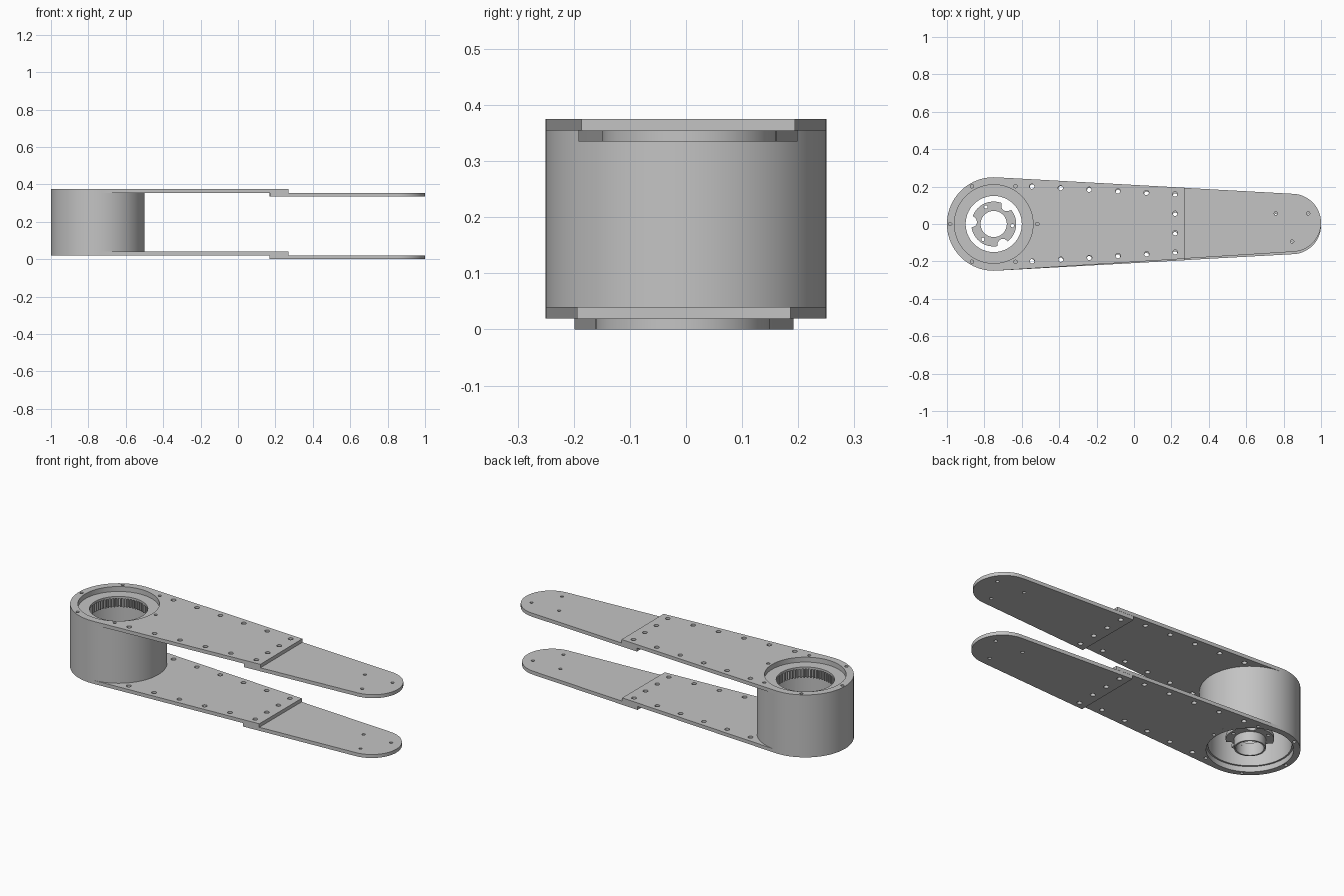
import bpy, bmesh
from math import sin, cos, pi, radians
from mathutils import Matrix, Vector

if "Cube" in bpy.data.objects:
    bpy.data.objects.remove(bpy.data.objects["Cube"])

AXIS = -0.75          # x of the housing axis
R = 0.25              # housing radius
SEG = 96

metal = bpy.data.materials.new("grey_metal")
metal.use_nodes = True
metal.diffuse_color = (0.55, 0.55, 0.55, 1)
metal.node_tree.nodes["Principled BSDF"].inputs["Base Color"].default_value = (0.55, 0.55, 0.55, 1)


def arc(cx, cy, r, a0, a1, n):
    return [(cx + r * cos(radians(a0 + (a1 - a0) * i / n)),
             cy + r * sin(radians(a0 + (a1 - a0) * i / n))) for i in range(n + 1)]


def circle(cx, cy, r, n=24):
    return arc(cx, cy, r, 0, 360, n)[:-1]


def finish(obj):
    obj.data.materials.clear()
    obj.data.materials.append(metal)
    bpy.ops.object.select_all(action='DESELECT')
    obj.select_set(True)
    bpy.context.view_layer.objects.active = obj
    bpy.ops.object.shade_smooth_by_angle(angle=radians(30))
    return obj


def add_mesh(name, bm):
    bmesh.ops.remove_doubles(bm, verts=bm.verts, dist=1e-5)
    bmesh.ops.recalc_face_normals(bm, faces=bm.faces)
    mesh = bpy.data.meshes.new(name)
    bm.to_mesh(mesh)
    bm.free()
    obj = bpy.data.objects.new(name, mesh)
    bpy.context.collection.objects.link(obj)
    return obj


def slab(name, loops, z0, z1, turn=0.0):
    """Flat plate from an outline and hole loops, turned about the housing axis."""
    curve = bpy.data.curves.new(name, 'CURVE')
    curve.dimensions = '2D'
    curve.fill_mode = 'BOTH'
    curve.extrude = (z1 - z0) / 2
    for loop in loops:
        s = curve.splines.new('POLY')
        s.points.add(len(loop) - 1)
        for p, (x, y) in zip(s.points, loop):
            p.co = (x, y, 0, 1)
        s.use_cyclic_u = True
    temp = bpy.data.objects.new(name + "_curve", curve)
    bpy.context.collection.objects.link(temp)
    bpy.context.view_layer.update()
    mesh = bpy.data.meshes.new_from_object(temp.evaluated_get(bpy.context.evaluated_depsgraph_get()))
    bpy.data.objects.remove(temp)
    bm = bmesh.new()
    bm.from_mesh(mesh)
    pivot = Vector((AXIS, 0, 0))
    bm.transform(Matrix.Translation((0, 0, (z0 + z1) / 2)) @ Matrix.Translation(pivot)
                 @ Matrix.Rotation(turn, 4, 'Z') @ Matrix.Translation(-pivot))
    return finish(add_mesh(name, bm))


def lathe(name, profile):
    """Closed profile of (radius, z) spun around the housing axis."""
    bm = bmesh.new()
    vs = [bm.verts.new((AXIS + r, 0, z)) for r, z in profile]
    edges = [bm.edges.new((vs[i - 1], vs[i])) for i in range(len(vs))]
    bmesh.ops.spin(bm, geom=vs + edges, cent=(AXIS, 0, 0), axis=(0, 0, 1),
                   angle=2 * pi, steps=SEG)
    return add_mesh(name, bm)


# Housing: hollow drum with a recessed seat and ledge on top
housing = lathe("housing", [(R, 0.02), (R, 0.375), (0.21, 0.375), (0.21, 0.347),
                            (0.15, 0.347), (0.15, 0.335), (0.208, 0.335),
                            (0.208, 0.05), (0.217, 0.05), (0.217, 0.02)])

# Blind screw holes in both rims
bm = bmesh.new()
for k in range(6):
    a = k * pi / 3
    for z in (0.02, 0.375):
        bmesh.ops.create_cone(bm, cap_ends=True, segments=20, radius1=0.009, radius2=0.009, depth=0.05,
                              matrix=Matrix.Translation((AXIS + 0.233 * cos(a), 0.233 * sin(a), z)))
drill = add_mesh("screw_hole_cutter", bm)
drill.hide_render = True
cut = housing.modifiers.new("screw_holes", 'BOOLEAN')
cut.operation = 'DIFFERENCE'
cut.solver = 'EXACT'
cut.object = drill
bpy.context.view_layer.objects.active = housing
bpy.ops.object.modifier_apply(modifier=cut.name)
bpy.data.objects.remove(drill)
finish(housing)

# Internal ring gear under the ledge
teeth = 60
inner = []
for i in range(teeth):
    for f, r in ((0, 0.151), (0.35, 0.151), (0.5, 0.163), (0.85, 0.163)):
        a = (i + f) * 2 * pi / teeth
        inner.append((AXIS + r * cos(a), r * sin(a)))
slab("ring_gear", [circle(AXIS, 0, 0.207, SEG), inner], 0.285, 0.335)

# Output flange with three notches, three screw holes and a hub tube
outline = []
for deg in range(0, 360, 3):
    off = (deg - 55 + 60) % 120 - 60
    r = 0.12 if abs(off) > 13 else 0.09 + 0.012 * (off / 13) ** 2
    outline.append((AXIS + r * cos(radians(deg)), r * sin(radians(deg))))
holes = [circle(AXIS + 0.1 * cos(radians(d)), 0.1 * sin(radians(d)), 0.009) for d in (115, 235, 355)]
slab("output_flange", [outline, circle(AXIS, 0, 0.07, 48)] + holes, 0.08, 0.1)
finish(lathe("hub_tube", [(0.07, 0.03), (0.07, 0.08), (0.079, 0.08), (0.079, 0.03)]))

# Bolt pattern shared by the arm and tip plates
end_bolts = [circle(0.22, y, 0.013) for y in (-0.155, -0.052, 0.052, 0.155)]
side_bolts = [circle(-0.545 + 0.153 * i, s * (0.2 - 0.009 * i), 0.013)
              for i in range(5) for s in (-1, 1)]
tip_holes = [circle(0.845 + 0.1 * cos(radians(d)), 0.1 * sin(radians(d)), 0.009) for d in (30, 150, 270)]

arm = arc(AXIS, 0, R, 86.25, -86.25, 46) + [(0.27, -0.19), (0.27, 0.19)]
tip = [(0.17, 0.195), (0.17, -0.195)] + arc(0.845, 0, 0.155, -87, 87, 40)

# Two parallel arms, each with a tip plate bolted beneath its end
for side, z, turn in (("lower", 0.0, -0.004), ("upper", 0.335, 0.004)):
    slab(side + "_arm_plate", [arm] + side_bolts + end_bolts, z + 0.02, z + 0.04, turn)
    slab(side + "_tip_plate", [tip] + end_bolts + tip_holes, z, z + 0.02, turn)
